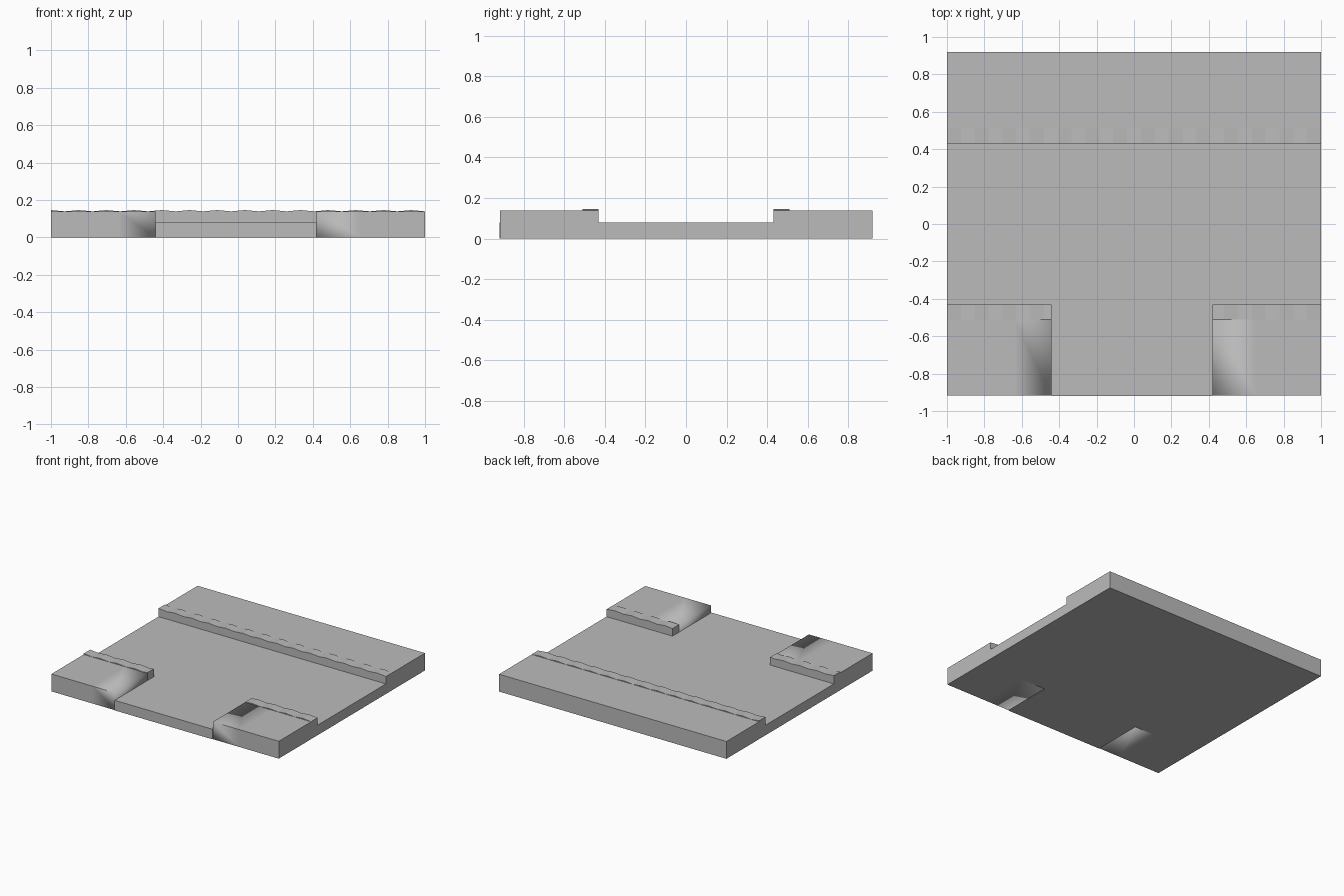
import bpy, bmesh

cube = bpy.data.objects.get("Cube")
if cube:
    bpy.data.objects.remove(cube, do_unlink=True)

FRONT, BACK = -0.92, 0.92
ROAD_HALF, KERB_HALF = 0.43, 0.51
ROAD_TOP, PAVE_TOP = 0.08, 0.138
KERB_LOW, KERB_HIGH = 0.139, 0.146
OPEN_L, OPEN_R = -0.44, 0.42
STEP = 2 / 27

concrete = bpy.data.materials.new("grey concrete")
concrete.use_nodes = True
GREY = (0.5, 0.5, 0.5, 1)
concrete.diffuse_color = GREY
concrete.node_tree.nodes["Principled BSDF"].inputs["Base Color"].default_value = GREY


def make_object(name, bm):
    bmesh.ops.recalc_face_normals(bm, faces=bm.faces)
    mesh = bpy.data.meshes.new(name)
    bm.to_mesh(mesh)
    bm.free()
    mesh.materials.append(concrete)
    obj = bpy.data.objects.new(name, mesh)
    bpy.context.collection.objects.link(obj)
    return obj


def extrude_along_y(name, top, y0, y1, soft_x=None):
    """Strip slab: top is a row of (x, z), extruded from y0 to y1 down to the ground."""
    bm = bmesh.new()
    rings = [[bm.verts.new((x, y, zz)) for y, zz in
              ((y0, 0), (y1, 0), (y1, z), (y0, z))] for x, z in top]
    for a, b in zip(rings, rings[1:]):
        for i in range(4):
            j = (i + 1) % 4
            bm.faces.new((a[i], a[j], b[j], b[i]))
    bm.faces.new(rings[0])
    bm.faces.new(rings[-1])
    # Blend shading only around the end beside the road opening
    if soft_x is not None:
        for f in bm.faces:
            f.smooth = True
        for e in bm.edges:
            at_end = all(abs(v.co.x - soft_x) < 0.001 for v in e.verts)
            e.smooth = at_end
    return make_object(name, bm)


def flat(x0, x1, z, *cuts):
    return [(x, z) for x in (x0, *cuts, x1)]


def wavy(x0, x1):
    """Gently rising and falling kerb top between two x positions."""
    xs = [-1 + i * STEP for i in range(28)]
    xs = [x0] + [x for x in xs if x0 + 0.005 < x < x1 - 0.005] + [x1]

    def height(x):
        t = ((x + 1) / STEP) % 2
        return KERB_LOW + (KERB_HIGH - KERB_LOW) * abs(1 - t)
    return [(x, height(x)) for x in xs]


# Road: through lane and the side entry
extrude_along_y("main_road", flat(-1, 1, ROAD_TOP), -ROAD_HALF, ROAD_HALF)
extrude_along_y("side_road", flat(OPEN_L, OPEN_R, ROAD_TOP), FRONT, -ROAD_HALF)

# Back pavement and its kerb
extrude_along_y("back_pavement", flat(-1, 1, PAVE_TOP), KERB_HALF, BACK)
extrude_along_y("back_kerb", wavy(-1, 1), ROAD_HALF, KERB_HALF)

# Front pavements and kerbs on either side of the entry
for side, x0, x1, end, cut in (("right", -1, OPEN_L, OPEN_L, OPEN_L - 0.2),
                               ("left", OPEN_R, 1, OPEN_R, OPEN_R + 0.23)):
    extrude_along_y("front_pavement_" + side, flat(x0, x1, PAVE_TOP, cut),
                    FRONT + 0.004, -KERB_HALF, end)
    extrude_along_y("front_kerb_" + side, wavy(x0, x1), -KERB_HALF, -ROAD_HALF)
